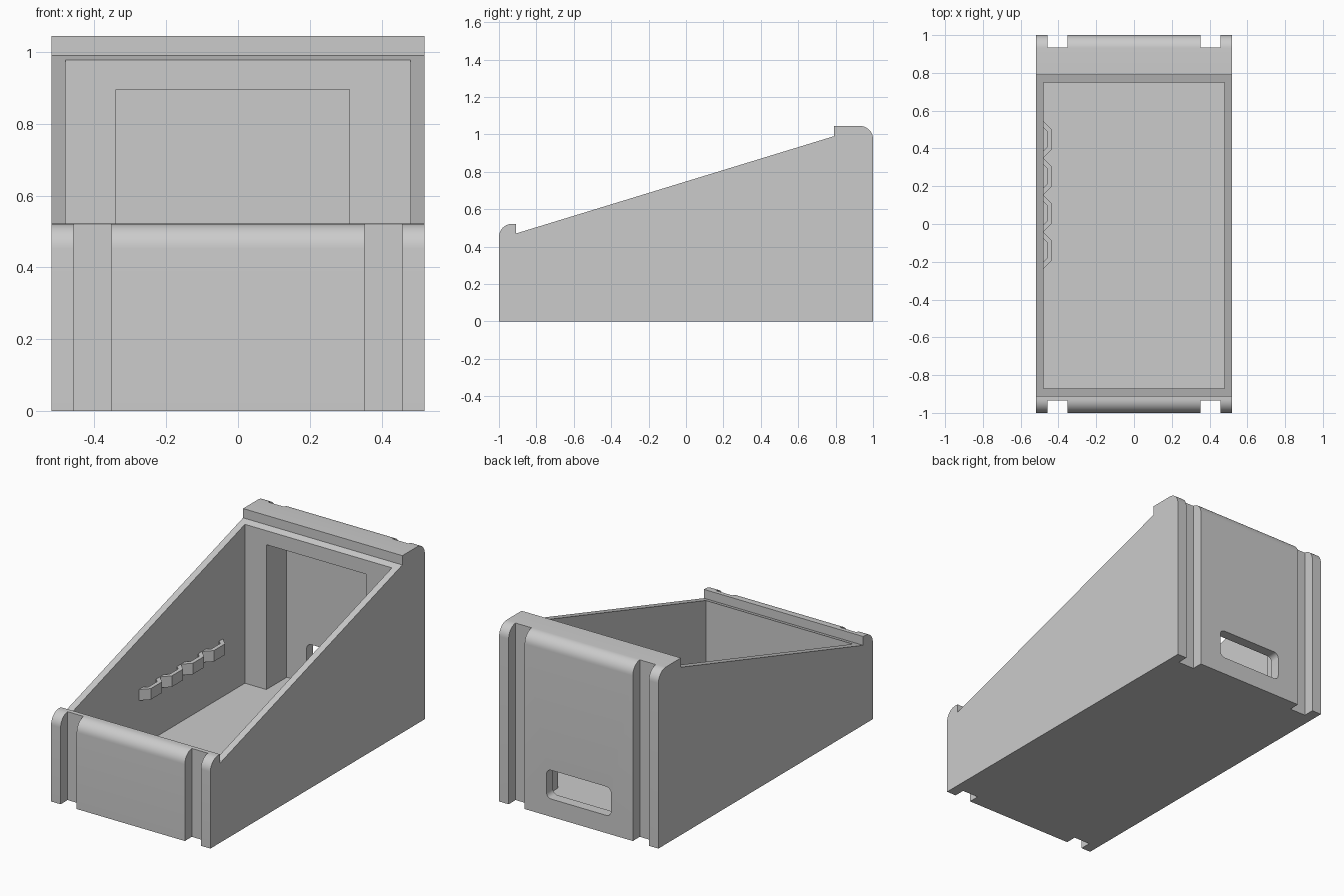
import bpy, bmesh, math

if "Cube" in bpy.data.objects:
    bpy.data.objects.remove(bpy.data.objects["Cube"])

grey = bpy.data.materials.new("plain grey")
grey.diffuse_color = (0.6, 0.6, 0.6, 1)
grey.use_nodes = True
grey.node_tree.nodes["Principled BSDF"].inputs["Base Color"].default_value = grey.diffuse_color


def prism(name, points, axis, lo, hi):
    """Extrude a 2D outline along an axis: x takes (y, z), y takes (x, z), z takes (x, y)."""
    place = {"x": lambda a, b: (lo, a, b),
             "y": lambda a, b: (a, lo, b),
             "z": lambda a, b: (a, b, lo)}[axis]
    bm = bmesh.new()
    face = bm.faces.new([bm.verts.new(place(a, b)) for a, b in points])
    out = bmesh.ops.extrude_face_region(bm, geom=[face])
    step = [hi - lo if axis == k else 0 for k in "xyz"]
    moved = [g for g in out["geom"] if isinstance(g, bmesh.types.BMVert)]
    bmesh.ops.translate(bm, vec=step, verts=moved)
    bmesh.ops.recalc_face_normals(bm, faces=bm.faces)
    mesh = bpy.data.meshes.new(name)
    bm.to_mesh(mesh)
    bm.free()
    ob = bpy.data.objects.new(name, mesh)
    bpy.context.collection.objects.link(ob)
    mesh.materials.append(grey)
    return ob


def box(name, x, y, z):
    return prism(name, [(x[0], y[0]), (x[1], y[0]), (x[1], y[1]), (x[0], y[1])], "z", *z)


def arc(cx, cy, r, start, end, n=10):
    return [(cx + r * math.cos(math.radians(start + (end - start) * i / n)),
             cy + r * math.sin(math.radians(start + (end - start) * i / n)))
            for i in range(n + 1)]


def cut(target, cutter):
    cutter.hide_render = True
    mod = target.modifiers.new("cut", "BOOLEAN")
    mod.operation = "DIFFERENCE"
    mod.solver = "EXACT"
    mod.object = cutter
    bpy.context.view_layer.objects.active = target
    bpy.ops.object.modifier_apply(modifier=mod.name)
    bpy.data.objects.remove(cutter)


# Sloped box body with a rounded lip at the front and a rounded cap at the back
profile = ([(-1, 0), (1, 0)] + arc(0.93, 0.975, 0.07, 0, 90)
           + [(0.79, 1.045), (0.79, 0.99), (-0.91, 0.47), (-0.91, 0.522)]
           + arc(-0.93, 0.452, 0.07, 90, 180))
body = prism("sloped_bin_body", profile, "x", -0.52, 0.52)

# Open compartment and the recess in its back wall
cut(body, box("compartment", (-0.48, 0.48), (-0.87, 0.75), (0.04, 1.3)))
cut(body, box("back_recess", (-0.34, 0.31), (0.7, 0.94), (0.04, 0.895)))

# Rounded cable slot through the back wall
r = 0.03
slot = (arc(0.18, 0.245, r, 0, 90, 6) + arc(-0.18, 0.245, r, 90, 180, 6)
        + arc(-0.18, 0.135, r, 180, 270, 6) + arc(0.18, 0.135, r, 270, 360, 6))
cut(body, prism("cable_slot", slot, "y", 0.9, 1.1))

# Vertical mounting grooves, front and back
for side in (-1, 1):
    for end in (-1, 1):
        xs = sorted((side * 0.353, side * 0.458))
        ys = sorted((end * 0.935, end * 1.1))
        cut(body, box("groove", xs, ys, (-0.1, 1.2)))

# Row of half-hexagon holders on the left inner wall
for i in range(4):
    y = -0.14 + 0.196 * i
    outer = [(-0.482, y - 0.1), (-0.435, y - 0.052), (-0.435, y + 0.052), (-0.482, y + 0.1)]
    inner = [(-0.482, y - 0.064), (-0.458, y - 0.04), (-0.458, y + 0.04), (-0.482, y + 0.064)]
    ring = outer + inner[::-1]
    prism("hex_holder_%d" % (i + 1), ring, "z", 0.315, 0.38)

# Smooth only the rounded edges
bpy.ops.object.select_all(action="DESELECT")
body.select_set(True)
bpy.context.view_layer.objects.active = body
bpy.ops.object.shade_smooth_by_angle(angle=math.radians(30))
